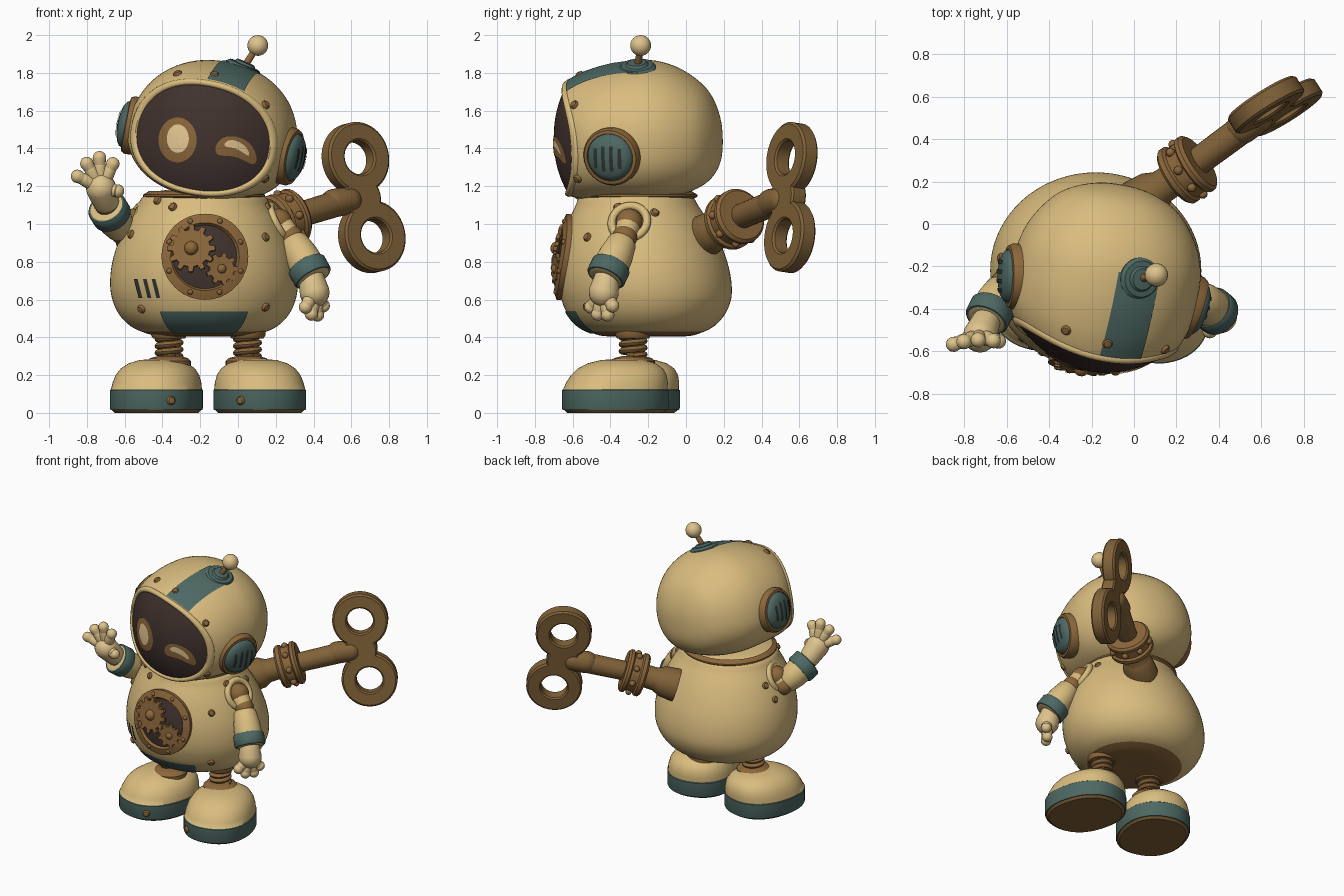
import bpy, bmesh, math
from mathutils import Vector as V, Matrix
from mathutils.bvhtree import BVHTree
from math import sin, cos, pi, radians

if "Cube" in bpy.data.objects:
    bpy.data.objects.remove(bpy.data.objects["Cube"])

def mat(name, *rgb):
    m = bpy.data.materials.new(name)
    m.diffuse_color = (*rgb, 1)
    m.use_nodes = True
    m.node_tree.nodes["Principled BSDF"].inputs["Base Color"].default_value = m.diffuse_color
    return m

CREAM = mat("cream_enamel", .70, .505, .21)
PALE = mat("pale_cream", .73, .545, .26)
TEAL = mat("dusty_teal", .075, .14, .125)
BRASS = mat("aged_brass", .26, .135, .043)
KEY = mat("key_bronze", .22, .122, .04)
DARK = mat("dark_glass", .052, .032, .027)
SLOT = mat("slot_shadow", .03, .035, .032)
GLOW = mat("eye_glow", .85, .62, .32)

# ---------- builders ----------
def finish(name, bm, mats):
    me = bpy.data.meshes.new(name)
    bm.to_mesh(me)
    bm.free()
    for m in mats:
        me.materials.append(m)
    ob = bpy.data.objects.new(name, me)
    bpy.context.collection.objects.link(ob)
    return ob

def grid(name, fn, nu, nv, mats, wrap=True, rule=None, closed=True):
    """Surface from fn(u, v), u and v in 0..1; u may wrap round."""
    bm = bmesh.new()
    cols = nu if wrap else nu + 1
    vs = [[bm.verts.new(fn(i / nu, j / nv)) for i in range(cols)] for j in range(nv + 1)]
    for j in range(nv):
        for i in range(nu):
            k = (i + 1) % cols
            bm.faces.new((vs[j][i], vs[j][k], vs[j + 1][k], vs[j + 1][i]))
    bmesh.ops.remove_doubles(bm, verts=bm.verts, dist=1e-5)
    if closed:
        bmesh.ops.recalc_face_normals(bm, faces=bm.faces)
    if rule:
        for f in bm.faces:
            f.material_index = rule(f.calc_center_median())
    return finish(name, bm, mats)

def spline(pts, k=4):
    """Catmull-Rom through points."""
    p = [V(q) for q in [pts[0], *pts, pts[-1]]]
    out = []
    for a, b, c, d in zip(p, p[1:], p[2:], p[3:]):
        for i in range(k):
            t = i / k
            out.append(.5 * (2*b + (c-a)*t + (2*a-5*b+4*c-d)*t*t + (3*b-a-3*c+d)*t**3))
    return out + [p[-1]]

def lathe(name, prof, m, at, axis=(0, 0, 1), seg=32):
    M = Matrix.Translation(at) @ V(axis).to_track_quat('Z', 'Y').to_matrix().to_4x4()
    n = len(prof) - 1
    def fn(u, v):
        r, h = prof[round(v * n)]
        return M @ V((r * cos(2*pi*u), r * sin(2*pi*u), h))
    return grid(name, fn, seg, n, [m])

def ball(name, at, r, m, seg=24):
    return lathe(name, [(r*sin(pi*i/12), -r*cos(pi*i/12)) for i in range(13)], m, at, seg=seg)

def capsule(name, a, b, r0, r1, m, seg=20):
    a, b = V(a), V(b)
    L = (b - a).length
    arc = [i * pi / 12 for i in range(7)]
    prof = [(r0*sin(t), -r0*cos(t)) for t in arc] + [(r1*cos(t), L + r1*sin(t)) for t in arc]
    return lathe(name, prof, m, a, b - a, seg)

def tree(ob):
    return BVHTree.FromPolygons([v.co for v in ob.data.vertices], [p.vertices for p in ob.data.polygons])

def cast(bvh, o, d):
    o, d = V(o), V(d)
    p, n, *_ = bvh.ray_cast(o, d)
    if p is None:
        p, n, *_ = bvh.find_nearest(o + d*.7)
    return p, n

def plate(name, bvh, ray, nu, nv, m, off=.006, wrap=False):
    """Thin plate cast onto a surface; ray(u, v) gives start and direction."""
    def fn(u, v):
        p, n = cast(bvh, *ray(u, v))
        return p + n * (off(v) if callable(off) else off)
    ob = grid(name, fn, nu, nv, [m], wrap, closed=False)
    pol = ob.data.polygons[len(ob.data.polygons) // 2]
    if pol.normal.dot(V(ray(.5, .5)[1])) > 0:
        ob.data.flip_normals()

def front(x, z):
    return (x, -2, z), (0, 1, 0)

def rivet(bvh, o, d, r=.024):
    p, n = cast(bvh, o, d)
    lathe("rivet", [(r, -.01), (r, .004), (r*.7, .014), (0, .018)], BRASS, p, n, 12)

def spow(a, e):
    return math.copysign(abs(a)**e, a)

# ---------- body ----------
CX = -.18
bp = spline([(0, .405), (.22, .405), (.31, .423), (.39, .46), (.452, .525), (.488, .61), (.497, .7), (.485, .8),
             (.455, .9), (.41, 1.0), (.355, 1.09), (.315, 1.15), (.2, 1.18), (0, 1.18)])
def body_pt(u, v):
    r, z = bp[round(v * (len(bp) - 1))]
    a, r = 2 * pi * u, max(r, 0)
    return V((CX + r*cos(a), -.21 - .1*max(0, z - .6) + .925*r*sin(a), z))
body = grid("body", body_pt, 72, len(bp) - 1, [CREAM, BRASS], rule=lambda c: int(c.z < .432))
bt = tree(body)

def belly_ray(u, v):
    a = radians(-90 + 64 * (u - .5))
    return (CX + 2*cos(a), -.21 + 2*sin(a), .425 + .115*v), (-cos(a), -sin(a), 0)
plate("belly_panel", bt, belly_ray, 24, 8, TEAL)

# chest window with gears
WX, WZ = -.175, .825
def ring_ray(r0, r1, x=WX, z=WZ, k=1.0):
    return lambda u, v: front(x + (r0+(r1-r0)*v)*cos(2*pi*u), z + k*(r0+(r1-r0)*v)*sin(2*pi*u))
plate("window_glass", bt, ring_ray(.001, .175), 48, 6, DARK, wrap=True)
plate("window_frame", bt, ring_ray(.165, .226), 64, 8, BRASS, lambda t: .026*min(1, 8*min(t, 1-t)), True)
for i in range(8):
    a = 2 * pi * (i + .5) / 8
    p, n = cast(bt, *front(WX + .195*cos(a), WZ + .195*sin(a)))
    ball("frame_rivet", p + n*.022, .015, BRASS, 10)
for x, z, r, n in ((-.245, .868, .128, 12), (-.09, .762, .085, 9)):
    p, nor = cast(bt, *front(x, z))
    M = Matrix.Translation(p + nor*.004) @ nor.to_track_quat('Z', 'Y').to_matrix().to_4x4()
    bm = bmesh.new()
    teeth = [(r*k, 2*pi*(i + da)/n) for i in range(n) for da, k in ((-.3, .78), (-.17, 1), (.17, 1), (.3, .78))]
    f = bm.faces.new([bm.verts.new(M @ V((q*cos(a), q*sin(a), 0))) for q, a in teeth])
    ext = bmesh.ops.extrude_face_region(bm, geom=[f])["geom"]
    bmesh.ops.translate(bm, vec=nor*.02, verts=[e for e in ext if isinstance(e, bmesh.types.BMVert)])
    bmesh.ops.recalc_face_normals(bm, faces=bm.faces)
    finish("gear", bm, [BRASS])
    ball("gear_hub", M @ V((0, 0, .012)), r*.3, BRASS, 16)

# side vents and rivets
for x in (-.525, -.478, -.432):
    plate("vent_slot", bt, lambda u, v: front(x + .02*(u-.5) - .025*(v-.5), .66 + .1*(v-.5)), 2, 6, SLOT)
for x, z in ((-.345, 1.09), (-.425, 1.125), (-.565, .945), (-.51, .55), (.145, .56), (.145, .93)):
    rivet(bt, *front(x, z))
for s, y, z in ((1, -.165, 1.06), (1, -.36, 1.09), (-1, -.13, 1.0), (-1, -.16, .9)):
    rivet(bt, (2*s, y, z), (-s, 0, 0))

# ---------- head ----------
H = (Matrix.Translation((-.13, -.23, 1.445)) @ Matrix.Rotation(radians(-10), 4, 'Z')
     @ Matrix.Rotation(radians(11), 4, 'Y'))
H3 = H.to_3x3()
def face_y(y, x):
    """The face wraps backwards toward the ears."""
    return y + .11 * min(1, max(0, (-.1 - y) / .29)) * (x / .4)**2
def section(f, ft, u):
    c, s = cos(2*pi*u), sin(2*pi*u)
    h = .42*ft if s > 0 else .315*f**.7
    return .443 * f * spow(c, .92), h * spow(s, .92)
# depth, side fullness, top fullness
hp = spline([(-.395, .88, .745), (-.36, .92, .795), (-.28, .965, .88), (-.15, .99, .965), (0, 1, 1), (.1, .97, .972),
             (.2, .885, .885), (.3, .725, .725), (.36, .56, .56), (.4, .35, .35), (.418, .16, .16), (.422, 0, 0)], 3)
def head_pt(u, v):
    y, f, ft = hp[round(v * (len(hp) - 1))]
    x, z = section(max(f, 0), max(ft, 0), u)
    return H @ V((x, face_y(y, x), z))
head = grid("head", head_pt, 72, len(hp) - 1, [CREAM])
ht = tree(head)

def rim_pt(u, v):
    x, z = section(.88, .745, u)
    k, a = .965 + .055*cos(2*pi*v), 2*pi*v
    return H @ V((x*k, face_y(-.395, x*k) + .02*sin(a), z*k))
grid("visor_rim", rim_pt, 72, 12, [CREAM])
def glass_pt(u, v):
    x, z = section(.86, .72, u)
    return H @ V((x*v, face_y(-.395, x*v) - .075*(1 - v**2.2), z*v))
glass = grid("visor_glass", glass_pt, 72, 14, [DARK], closed=False)
if glass.data.polygons[500].normal.y > 0:
    glass.data.flip_normals()
gt = tree(glass)

# eyes: one round, one winking
plate("eye_ring", gt, ring_ray(.001, .1, -.318, 1.445, 1.18), 40, 5, BRASS, .005, True)
plate("eye_glow", gt, ring_ray(.001, .057, -.315, 1.452, 1.3), 40, 4, GLOW, .009, True)
def wink(cx, cz, half, thick):
    def ray(u, v):
        s = 2*u - 1
        w = thick * math.sqrt(max(0, 1 - .95*s**4)) * (1 + .1*s)
        return front(cx + half*s, cz - .035*s*s*half/.1 - .025*s + 2*w*(v - .5))
    return ray
plate("wink_ring", gt, wink(-.012, 1.408, .107, .054), 28, 4, BRASS, .005)
plate("wink_glow", gt, wink(-.008, 1.418, .064, .021), 20, 3, GLOW, .009)

# crown stripe, antenna
def stripe_ray(u, v):
    x = .075 + .2*(u-.5)
    return H @ V((x, face_y(-.385, x)*(1-v) + .015*v, 1)), H3 @ V((0, 0, -1))
plate("crown_stripe", ht, stripe_ray, 8, 16, TEAL)
base, tip = H @ V((.085, 0, .402)), V((.105, -.24, 1.945))
lathe("antenna_base", [(.1, -.03), (.1, .005), (.085, .02), (.06, .022), (.05, .035), (0, .038)], TEAL, base, H3 @ V((.22, 0, 1)))
capsule("antenna_rod", base, tip, .02, .016, BRASS)
ball("antenna_ball", tip, .055, PALE)

# ears: brass ring, domed disc, four slots
for s in (-1, 1):
    ax = (H3 @ V((s, -.16, 0))).normalized()
    c = H @ V((s*.425, -.09, -.005))
    lathe("ear_ring", [(.14, -.12), (.152, -.06), (.155, .015), (.145, .035), (.128, .038), (.12, .02)], BRASS, c, ax, 40)
    disc = lathe("ear_disc", [(.126, -.02), (.126, .034), (.118, .052), (.095, .067), (.05, .078), (0, .082)], TEAL, c, ax, 40)
    dt, fw, uz = tree(disc), (H3 @ V((.16*s, 1, 0))).normalized(), H3 @ V((0, 0, 1))
    for dy in (-.066, -.022, .022, .066):
        h = .073 - abs(dy)*.3
        plate("ear_slot", dt, lambda u, v: (c + ax + fw*(dy + .02*(u-.5)) + uz*h*(2*v-1), -ax), 2, 8, SLOT, .005)
hc = H @ V((0, 0, 0))
for q in map(V, ((-.31, -.49, 1.77), (-.125, -.56, 1.785), (.145, -.59, 1.63), (.15, -.58, 1.235))):
    p, n, *_ = ht.find_nearest(q)
    rivet(ht, p + n*.1, -n)
lathe("neck_ring", [(.29, 1.125), (.322, 1.145), (.322, 1.155), (.29, 1.175)], BRASS, (CX, -.262, 0), seg=48)

# ---------- feet and springs ----------
fp = [(0, 0), (.9, 0), (.96, .015), (.985, .015), (1, .025), (1, .12), (.98, .124), (.955, .16),
      (.9, .2), (.8, .235), (.64, .262), (.42, .279), (.2, .284), (0, .285)]
for s, c, sx, rx in ((-1, (-.432, -.315), -.365, -.355), (1, (.115, -.375), .05, .015)):
    R = Matrix.Translation((*c, 0)) @ Matrix.Rotation(radians(s*16), 4, 'Z')
    def foot_pt(u, v):
        f, z = fp[round(v * (len(fp) - 1))]
        a, b = cos(2*pi*u), sin(2*pi*u)
        return R @ V((.238*f*spow(a, .9), .282*f*spow(b, .9) + .25*max(0, z-.12), z))
    foot = grid("foot", foot_pt, 56, len(fp) - 1, [CREAM, TEAL, KEY],
                rule=lambda p: 2 if p.z < .016 else int(p.z < .123))
    rivet(tree(foot), *front(rx, .065))
    lathe("ankle_ring", [(.115, .24), (.115, .275), (.1, .29), (.06, .3), (0, .3)], BRASS, (sx, -.28, 0))
    def coil(u, v):
        a, r = 2*pi*3.2*v, .057 + .02*cos(2*pi*u)
        return V((sx + r*cos(a), -.28 + r*sin(a), .3 + .115*v + .017*sin(2*pi*u)))
    grid("leg_spring", coil, 10, 80, [BRASS])
    capsule("leg_core", (sx, -.28, .27), (sx, -.28, .43), .035, .035, KEY)
    lathe("hip_ring", [(0, .395), (.085, .395), (.095, .41), (.095, .44)], BRASS, (sx, -.28, 0))

# ---------- arms ----------
def arm(sh, el, wr, palm, out, tips):
    sh, el, wr, palm = map(V, (sh, el, wr, palm))
    lathe("shoulder_socket", [(.095 + .022*cos(pi*i/6), .022*sin(pi*i/6)) for i in range(13)], CREAM, sh, out, 40)
    ball("shoulder_joint", sh, .072, BRASS)
    capsule("upper_arm", sh + (el-sh)*.2, el, .064, .058, CREAM)
    ball("elbow_joint", el, .066, BRASS)
    d, L = (wr - el).normalized(), (wr - el).length
    lathe("forearm", [(0, .005), (.058, .01), (.076, .03), (.09, L*.5), (.097, L), (.09, L+.045),
                      (.075, L+.05), (0, L+.035)], CREAM, el, d)
    lathe("cuff", [(.09, -.042), (.1, -.042), (.106, -.034), (.106, .036), (.1, .044), (.08, .046)], TEAL, wr, d)
    capsule("palm", wr + (palm-wr)*.45, palm, .07, .08, PALE)
    ball("wrist_joint", wr + (palm-wr)*.35, .066, BRASS)
    for t in map(V, tips):
        e = (t - palm).normalized()
        knuckle, tip_c = palm + e*.07, t - e*.03
        capsule("finger", knuckle, (knuckle + tip_c)/2, .036, .033, PALE, 14)
        capsule("fingertip", (knuckle + tip_c*2)/3, tip_c, .031, .036, PALE, 14)
arm((.215, -.3, 1.01), (.28, -.325, .93), (.38, -.41, .75), (.405, -.435, .64), (1, -.2, .5),
    [(.345, -.52, .54), (.385, -.475, .495), (.425, -.41, .49), (.465, -.375, .545)])
arm((-.555, -.28, 1.01), (-.61, -.28, .955), (-.68, -.42, 1.065), (-.725, -.525, 1.19), (-1, -.2, .5),
    [(-.875, -.575, 1.265), (-.815, -.56, 1.345), (-.735, -.55, 1.38), (-.65, -.555, 1.345), (-.61, -.56, 1.17)])

# ---------- wind-up key ----------
kd, kc = V((.79, .53, .3)).normalized(), V((.25, .255, 1.025))
lathe("key_socket", [(.115, -.3), (.105, -.2), (.09, -.17), (.08, -.15), (.075, 0)], KEY, kc, kd)
lathe("key_collar", [(.07, -.075), (.135, -.075), (.15, -.06), (.15, -.035), (.135, -.025), (.135, .03),
                     (.15, .04), (.15, .06), (.135, .075), (.06, .075)], BRASS, kc, kd, 40)
for i in range(8):
    e = Matrix.Rotation(i*pi/4, 3, kd) @ kd.orthogonal().normalized()
    ball("collar_rivet", kc + kd*.005 + e*.138, .022, BRASS, 10)
mid, L, W = V((.665, .555, 1.14)), V((.09, -.012, -.43)).normalized(), V((.83, .55, .15))
W = (W - L * L.dot(W)).normalized()
N = W.cross(L)
capsule("key_shaft", kc, mid - W*.12, .066, .07, KEY, 28)
for s in (-1, 1):
    lathe("key_bow_ring", [(.09, -.036), (.1, -.046), (.178, -.046), (.19, -.034), (.19, .034), (.178, .046),
                           (.1, .046), (.09, .036), (.09, -.036)], KEY, mid + L*.212*s, N, 48)
lathe("key_bow_center", [(0, -.046), (.105, -.046), (.115, -.036), (.115, .036), (.105, .046), (0, .046)], KEY, mid - W*.03, N)
capsule("key_clamp", mid - W*.19, mid - W*.1, .076, .072, KEY, 28)

# ---------- smooth shading with sharp edges kept ----------
for ob in bpy.context.collection.objects:
    ob.select_set(True)
bpy.context.view_layer.objects.active = body
bpy.ops.object.shade_smooth_by_angle(angle=radians(38))
